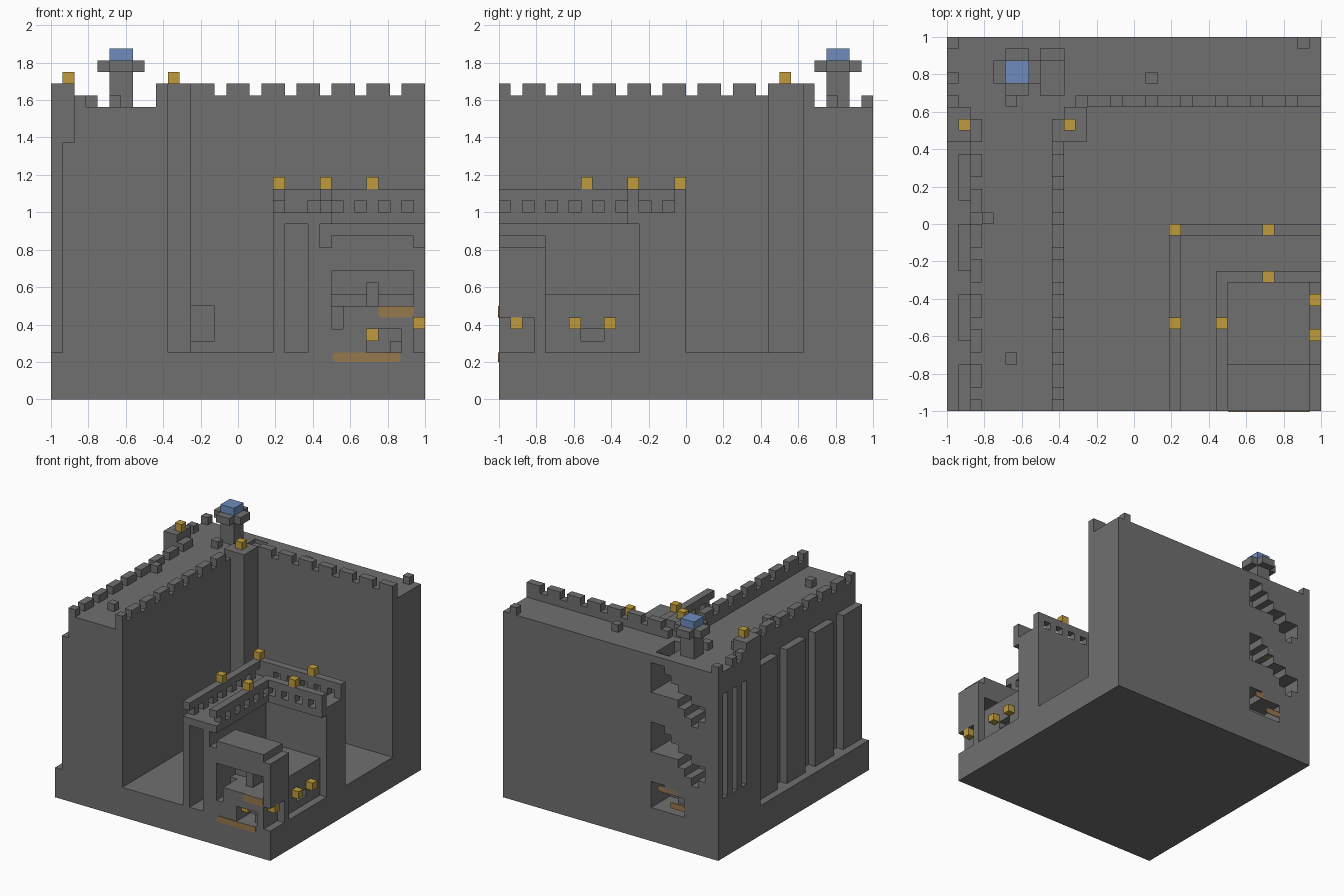
import bpy
import bmesh

U = 1 / 16  # one block

old = bpy.data.objects.get("Cube")
if old:
    bpy.data.objects.remove(old)


def material(name, r, g, b):
    m = bpy.data.materials.new(name)
    m.use_nodes = True
    m.diffuse_color = (r, g, b, 1)
    bsdf = next(n for n in m.node_tree.nodes if n.type == 'BSDF_PRINCIPLED')
    bsdf.inputs["Base Color"].default_value = (r, g, b, 1)
    bsdf.inputs["Roughness"].default_value = 0.9
    return m


STONE = material("stone grey", 0.16, 0.16, 0.16)
LAMP = material("lamp yellow", 0.52, 0.33, 0.045)
BLUE = material("beacon blue", 0.156, 0.262, 0.515)
BROWN = material("warm brown", 0.31, 0.19, 0.075)


def boxes(name, spans, mat=STONE):
    """One object from boxes given as block spans (x0, x1, y0, y1, z0, z1)."""
    bm = bmesh.new()
    for x0, x1, y0, y1, z0, z1 in spans:
        verts = bmesh.ops.create_cube(bm, size=1)["verts"]
        for v in verts:
            v.co.x = (x1 if v.co.x > 0 else x0) * U - 1
            v.co.y = (y1 if v.co.y > 0 else y0) * U - 1
            v.co.z = (z1 if v.co.z > 0 else z0) * U
    mesh = bpy.data.meshes.new(name)
    bm.to_mesh(mesh)
    bm.free()
    mesh.materials.append(mat)
    ob = bpy.data.objects.new(name, mesh)
    bpy.context.scene.collection.objects.link(ob)
    return ob


def carve(ob, spans):
    """Cut boxes out of an object and keep only the result."""
    cutters = []
    for span in spans:
        c = boxes("cutter", [span])
        c.hide_render = True
        mod = ob.modifiers.new("cut", 'BOOLEAN')
        mod.operation, mod.solver, mod.object = 'DIFFERENCE', 'EXACT', c
        cutters.append(c)
    dg = bpy.context.evaluated_depsgraph_get()
    dg.update()
    mesh = bpy.data.meshes.new_from_object(ob.evaluated_get(dg))
    ob.modifiers.clear()
    ob.data = mesh
    mesh.materials.clear()
    mesh.materials.append(STONE)
    for p in mesh.polygons:
        p.material_index = 0
    for c in cutters:
        bpy.data.objects.remove(c)


# Ground slab
boxes("base", [(0, 32, 0, 32, 0, 4)])

# Left wall with outer buttresses
boxes("left_wall", [(2, 10, 0, 26, 4, 25)])
boxes("buttresses", [(1, 2, y, y + 4, 4, 22) for y in range(0, 24, 6)])

# Back wall with stair tunnels, roof hatch and a small door
back = boxes("back_wall", [(2, 32, 26, 32, 4, 25)])
cuts = [(12, 14, 25, 28, 5, 8)]
ceiling = {2: 20, 3: 20, 4: 21, 5: 21, 6: 22, 7: 23}
floor = {2: 18, 3: 17, 4: 18, 5: 19, 6: 20, 7: 20}
for drop in (0, 8):
    cuts.append((8, 10, 27, 33, 20 - drop, 24 - drop))
    cuts += [(x, x + 1, 29, 33, floor[x] - drop, ceiling[x] - drop) for x in floor]
cuts += [(8, 10, 28, 33, 4.5, 8), (5, 8, 29, 33, 4.5, 7)]
cuts += [(8, 10, 27, 29, 22, 26), (8, 10, 29, 30, 23, 26), (8, 10, 30, 31, 24.5, 26)]
carve(back, cuts)

# Corner towers
west = boxes("back_corner_tower", [(0, 2, 23, 32, 4, 25)])
carve(west, [(-1, 1, y, y + 1, 8, 22) for y in (26, 28, 30)])
boxes("back_corner_block", [(0, 2, 23, 26, 25, 27)])
boxes("back_corner_parapet", [(0, 1, y, y + 1, 25, 26) for y in (26, 28, 31)])
boxes("inner_corner_tower", [(10, 12, 23, 26, 4, 27)])

# Parapets and merlons of the high walls
boxes("inner_parapet", [(9, 10, 0, 25, 25, 26)])
boxes("inner_merlons", [(9, 10, 0, 1, 26, 27)] +
      [(9, 10, y, y + 2, 26, 27) for y in range(2, 24, 3)])
boxes("outer_merlons", [(2, 3, 0, 1, 25, 26)] +
      [(2, 3, y, y + 2, 25, 26) for y in range(2, 24, 3)])
boxes("back_parapet", [(11, 32, 26, 27, 25, 26)])
boxes("back_merlons", [(x, x + 2, 26, 27, 26, 27) for x in range(12, 32, 3)])
boxes("roof_blocks", [(3, 4, 16, 17, 25, 26), (5, 6, 4, 5, 25, 26), (5, 6, 26, 27, 25, 26),
                      (17, 18, 28, 29, 25, 26), (30, 31, 31, 32, 25, 26)])

# Beacon on the back corner
boxes("beacon_stem", [(5, 7, 28, 30, 25, 28)])
boxes("beacon_ring", [(4, 8, 28, 30, 28, 29), (5, 7, 27, 28, 28, 29), (5, 7, 30, 31, 28, 29)])
boxes("beacon_light", [(5, 7, 28, 30, 29, 30)], BLUE)

# Keep: two wings around a court, with a passage inside the left wing
left_wing = boxes("keep_left_wing", [(19, 23, 0, 16, 4, 16)])
carve(left_wing, [(20, 22, -1, 15, 4, 15)])
boxes("keep_back_wing", [(23, 32, 12, 16, 4, 16)])

# Pierced parapets of the keep
holes_x = [(x, x + 1, -1, 33, 16, 17) for x in range(22, 32, 2)]
holes_y = [(0, 33, y, y + 1, 16, 17) for y in range(0, 16, 2)]
for name, span, holes in (
        ("keep_outer_side_parapet", (19, 20, 0, 16, 16, 18), holes_y),
        ("keep_outer_back_parapet", (20, 32, 15, 16, 16, 18), holes_x),
        ("keep_inner_side_parapet", (23, 24, 0, 12, 15, 18), holes_y[:6]),
        ("keep_inner_back_parapet", (23, 32, 11, 12, 15, 18), holes_x[1:])):
    carve(boxes(name, [span]), holes)

# Raised court with a low side door
court = boxes("court", [(23, 31, 4, 12, 4, 9)])
carve(court, [(30, 32, 7, 9, 4, 6)])
boxes("court_step", [(30, 31, 7, 9, 4, 5)])

# Gatehouse with windows and doorways
gate = boxes("gatehouse", [(23, 32, 0, 4, 4, 13)])
carve(gate, [(24, 31, -1, 5, 8, 11), (24, 25, -1, 3, 6, 8.5), (27, 30, -1, 3, 4, 6),
             (31, 33, -1, 3, 4, 7)])
boxes("gatehouse_roof", [(24, 31, 0, 4, 13, 14)])
boxes("gatehouse_inner_blocks", [(27, 28, 2, 4, 8, 10), (29, 30, 1, 2, 4, 5)])

# Lamps
lamps = [(1, 24, 27), (10, 24, 27), (19, 7, 18), (23, 7, 18), (19, 15, 18), (27, 15, 18),
         (27, 11, 18), (31, 9, 6), (31, 6, 6), (31, 1, 6), (27, 1, 5), (6, 31, 14)]
boxes("lamps", [(x, x + 1, y, y + 1, z, z + 1) for x, y, z in lamps], LAMP)


# Rounded brown plates on the front and back
def plate(name, x0, x1, y, z0, z1):
    ob = boxes(name, [(x0, x1, y, y + 0.1, z0, z1)], BROWN)
    bm = bmesh.new()
    bm.from_mesh(ob.data)
    ends = [e for e in bm.edges if abs(e.verts[0].co.y - e.verts[1].co.y) > 0.001]
    bmesh.ops.bevel(bm, geom=ends, offset=0.02, segments=3, affect='EDGES', profile=0.5)
    bm.to_mesh(ob.data)
    bm.free()


plate("front_lower_plate", 24.1, 29.9, -0.1, 3.2, 4)
plate("front_upper_plate", 28, 31, -0.1, 7, 8)
plate("back_lower_plate", 5, 7.2, 31.9, 5.2, 6)
plate("back_upper_plate", 6, 9, 31.9, 7, 7.8)
